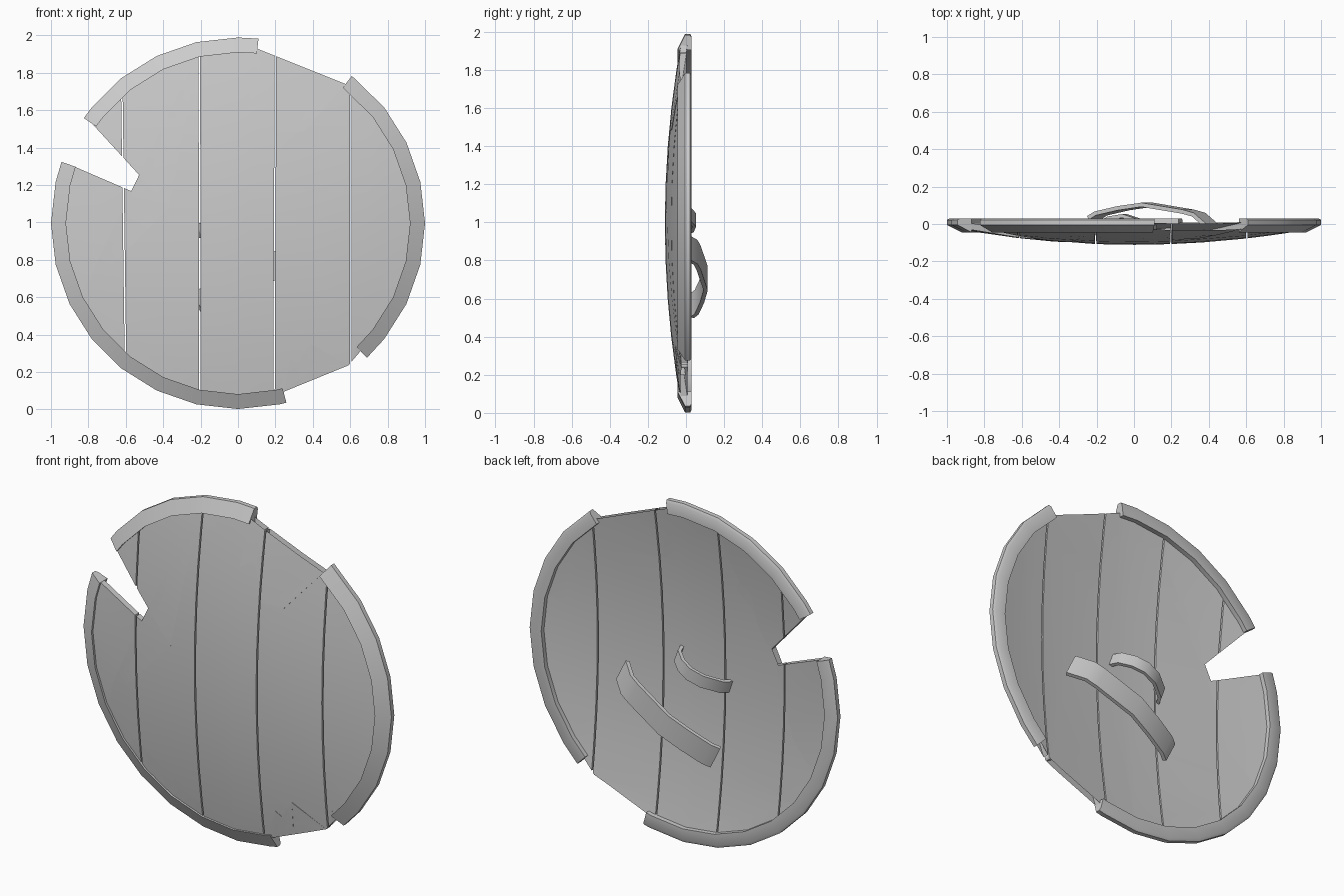
import bpy, bmesh, math
from mathutils import Vector

if "Cube" in bpy.data.objects:
    bpy.data.objects.remove(bpy.data.objects["Cube"], do_unlink=True)

MID = 0.995          # height of the shield centre
STEP = 360 / 28      # rim segment angle
GAP = 0.004          # half the gap between planks

grey = bpy.data.materials.new("plain_grey")
grey.use_nodes = True
grey.diffuse_color = (0.6, 0.6, 0.6, 1)
grey.node_tree.nodes["Principled BSDF"].inputs["Base Color"].default_value = (0.6, 0.6, 0.6, 1)


def finish(name, bm):
    bmesh.ops.recalc_face_normals(bm, faces=bm.faces)
    mesh = bpy.data.meshes.new(name)
    bm.to_mesh(mesh)
    bm.free()
    mesh.materials.append(grey)
    obj = bpy.data.objects.new(name, mesh)
    bpy.context.collection.objects.link(obj)
    bpy.ops.object.select_all(action='DESELECT')
    obj.select_set(True)
    bpy.context.view_layer.objects.active = obj
    bpy.ops.object.shade_smooth_by_angle(angle=math.radians(30))


def polar(radius, deg, y=0.0):
    a = math.radians(deg)
    return Vector((radius * math.cos(a), y, MID + 0.993 * radius * math.sin(a)))


def arc_angles(start, end):
    """Descending angles on the regular segment grid, with exact ends."""
    inner = [k * STEP for k in range(-20, 20) if end + 2 < k * STEP < start - 2]
    return [start] + inner[::-1] + [end]


def sweep(name, sections):
    """Join matching cross-sections into a capped solid."""
    bm = bmesh.new()
    rings = [[bm.verts.new(p) for p in s] for s in sections]
    n = len(rings[0])
    for a, b in zip(rings, rings[1:]):
        for i in range(n):
            j = (i + 1) % n
            bm.faces.new((a[i], a[j], b[j], b[i]))
    bm.faces.new(rings[0])
    bm.faces.new(rings[-1])
    finish(name, bm)


# Broken rim: three arcs of one wedge-shaped section
RIM = [(1.0, 0.022), (1.0, -0.005), (0.92, -0.045), (0.92, 0.03), (0.985, 0.03)]
ARCS = {"rim_top": (145.5, 83.7), "rim_left": (52.5, -46.4), "rim_bottom": (-75, -199.3)}
for name, (start, end) in ARCS.items():
    sweep(name, [[polar(r, a, y) for r, y in RIM] for a in arc_angles(start, end)])

# Outline of the broken board: arcs under the rim joined by jagged breaks
BREAKS = {
    "rim_top": [(0.12, 1.85), (0.06, 1.65), (0.192, 1.74), (0.2, 1.74),
                (0.202, 1.48), (0.35, 1.485)],
    "rim_left": [(0.635, 0.36), (0.612, 0.27), (0.59, 0.235), (0.39, 0.35),
                 (0.385, 0.2), (0.28, 0.27)],
    "rim_bottom": [(-0.37, 1.08)],
}
outline = []
for name, (start, end) in ARCS.items():
    outline += [polar(0.945, a) for a in arc_angles(start, end)]
    outline += [Vector((x, 0, z)) for x, z in BREAKS[name]]


def cut(bm, point, normal, clear):
    bmesh.ops.bisect_plane(bm, geom=bm.verts[:] + bm.edges[:] + bm.faces[:], dist=1e-5,
                           plane_co=point, plane_no=normal, clear_outer=clear)


def plank(name, left_seam, right_seam):
    bm = bmesh.new()
    bm.faces.new([bm.verts.new(p) for p in outline])
    bmesh.ops.triangulate(bm, faces=bm.faces[:])
    # trim to the seams, each given as x at the top and at the bottom
    for seam, side in ((left_seam, -1), (right_seam, 1)):
        if seam:
            top, bottom = seam
            normal = Vector((2, 0, bottom - top)).normalized() * side
            cut(bm, Vector((bottom - side * GAP, 0, 0)), normal, True)
    # slices that let the plank bend along its length
    for k in range(1, 10):
        cut(bm, Vector((0, 0, k * 0.2)), Vector((0, 0, 1)), False)
    for v in bm.verts:
        v.co.y = -0.111 + 0.094 * (v.co.x ** 2 + (v.co.z - MID) ** 2)
    ext = bmesh.ops.extrude_face_region(bm, geom=bm.faces[:], use_keep_orig=True)
    moved = [g for g in ext["geom"] if isinstance(g, bmesh.types.BMVert)]
    bmesh.ops.translate(bm, verts=moved, vec=(0, 0.035, 0))
    finish(name, bm)


SEAMS = [None, (-0.625, -0.598), (-0.207, -0.203), (0.201, 0.192), (0.602, 0.602), None]
NAMES = ["plank_far_right", "plank_right", "plank_middle", "plank_left", "plank_far_left"]
for name, a, b in zip(NAMES, SEAMS, SEAMS[1:]):
    plank(name, a, b)


def strap(name, path, middle, slope, width, thick):
    """Flat band following (x, y) points, climbing along x by the slope."""
    across = Vector((-slope, 0, 1)).normalized() * width / 2
    pts = [Vector((x, y, middle + slope * x)) for x, y in path]
    sections = []
    for i, p in enumerate(pts):
        along = pts[min(i + 1, len(pts) - 1)] - pts[max(i - 1, 0)]
        out = along.cross(across).normalized() * thick
        if out.y < 0:
            out = -out
        sections.append([p - across, p + across, p + across - out, p - across - out])
    sweep(name, sections)


# Arm strap and hand grip on the back
strap("arm_strap", [(0.43, -0.01), (0.35, 0.06), (0.29, 0.077), (0.07, 0.114),
                    (-0.06, 0.095), (-0.18, 0.067), (-0.22, 0.042)], 0.67, 0.5, 0.14, 0.022)
strap("hand_grip", [(0.1, -0.08), (0.08, -0.02), (0.02, 0.03), (-0.05, 0.053),
                    (-0.13, 0.04), (-0.22, -0.02), (-0.25, -0.08)], 1.03, 0.36, 0.075, 0.02)
